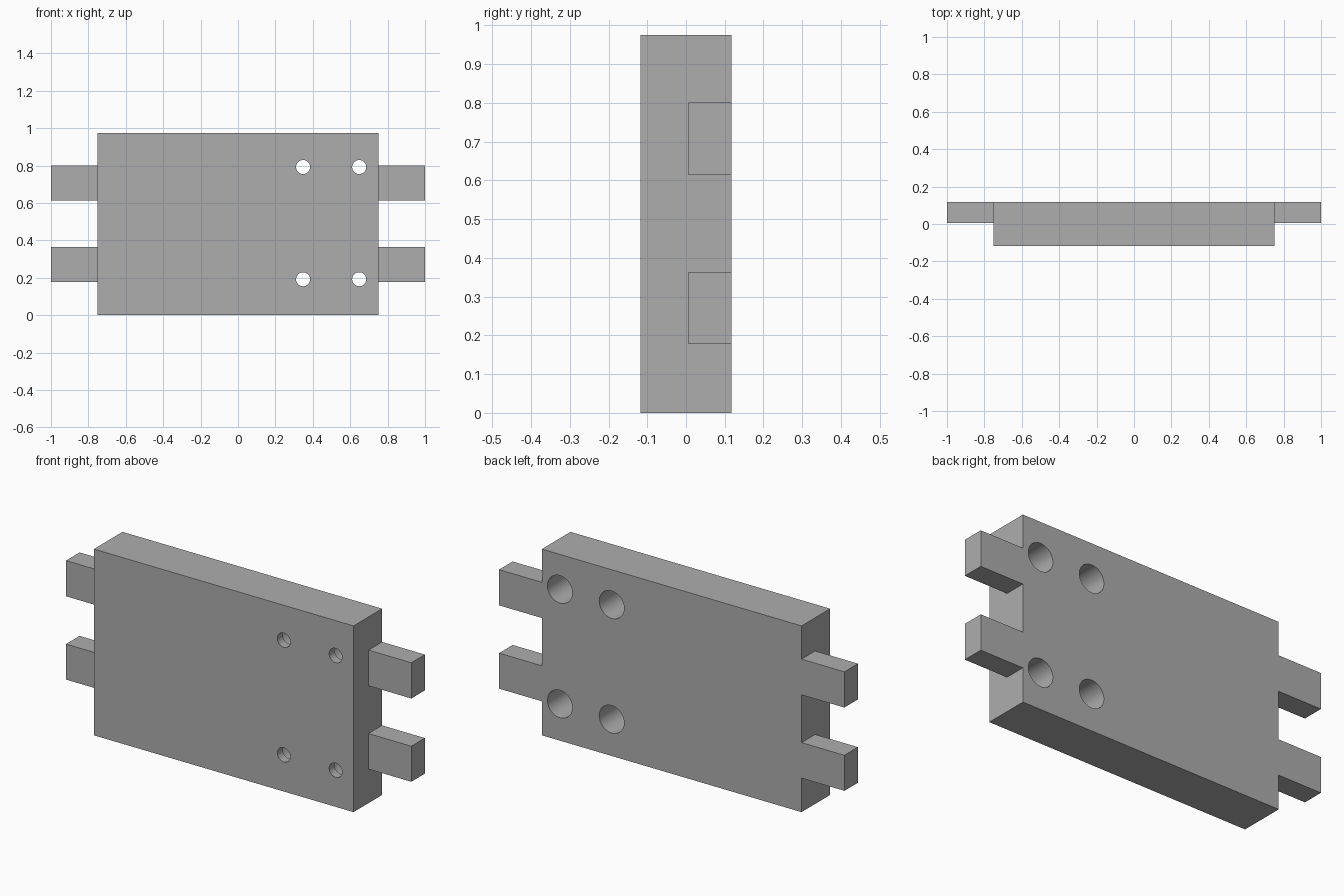
import bpy
import bmesh
import math

if "Cube" in bpy.data.objects:
    bpy.data.objects.remove(bpy.data.objects["Cube"], do_unlink=True)

HALF_WIDTH, HALF_DEPTH, HEIGHT = 0.752, 0.118, 0.975
TAB_FRONT, TAB_OVERLAP = 0.006, 0.02
LIP = 0.045  # thin wall left in front of each counterbore

grey = bpy.data.materials.new("plain grey")
grey.use_nodes = True
grey.diffuse_color = (0.42, 0.42, 0.42, 1)
grey.node_tree.nodes["Principled BSDF"].inputs["Base Color"].default_value = grey.diffuse_color


def box(name, low, high):
    bpy.ops.mesh.primitive_cube_add(size=1, location=[(a + b) / 2 for a, b in zip(low, high)])
    part = bpy.context.object
    part.name = name
    part.scale = [b - a for a, b in zip(low, high)]
    bpy.ops.object.transform_apply(location=True, rotation=True, scale=True)
    part.data.materials.append(grey)
    return part


def bore(name, x, z, radius, y0, y1):
    bpy.ops.mesh.primitive_cylinder_add(
        vertices=48, radius=radius, depth=y1 - y0,
        location=(x, (y0 + y1) / 2, z), rotation=(math.pi / 2, 0, 0))
    part = bpy.context.object
    part.name = name
    part.data.materials.append(grey)
    return part


def combine(target, tool, operation):
    mod = target.modifiers.new(operation.lower(), "BOOLEAN")
    mod.operation, mod.solver, mod.object = operation, "EXACT", tool
    bpy.context.view_layer.objects.active = target
    bpy.ops.object.modifier_apply(modifier=mod.name)
    bpy.data.objects.remove(tool, do_unlink=True)


# Main plate
plate = box("mounting_plate", (-HALF_WIDTH, -HALF_DEPTH, 0), (HALF_WIDTH, HALF_DEPTH, HEIGHT))

# Four side tabs, flush with the back
for side in (-1, 1):
    for bottom, top in ((0.178, 0.364), (0.614, 0.801)):
        xs = sorted((side * (HALF_WIDTH - TAB_OVERLAP), side))
        tab = box("side_tab", (xs[0], TAB_FRONT, bottom), (xs[1], HALF_DEPTH, top))
        combine(plate, tab, "UNION")

# Screw holes, counterbored from the back
for x in (0.348, 0.648):
    for z in (0.192, 0.792):
        combine(plate, bore("screw_hole", x, z, 0.0375, -0.2, 0.2), "DIFFERENCE")
        combine(plate, bore("counterbore", x, z, 0.072, LIP - HALF_DEPTH, 0.2), "DIFFERENCE")

# Merge coplanar faces
bm = bmesh.new()
bm.from_mesh(plate.data)
bmesh.ops.remove_doubles(bm, verts=bm.verts, dist=0.0001)
bmesh.ops.dissolve_limit(bm, angle_limit=math.radians(1), verts=bm.verts, edges=bm.edges)
bm.to_mesh(plate.data)
bm.free()

bpy.ops.object.select_all(action="DESELECT")
plate.select_set(True)
bpy.context.view_layer.objects.active = plate
bpy.ops.object.shade_smooth_by_angle(angle=math.radians(30))
